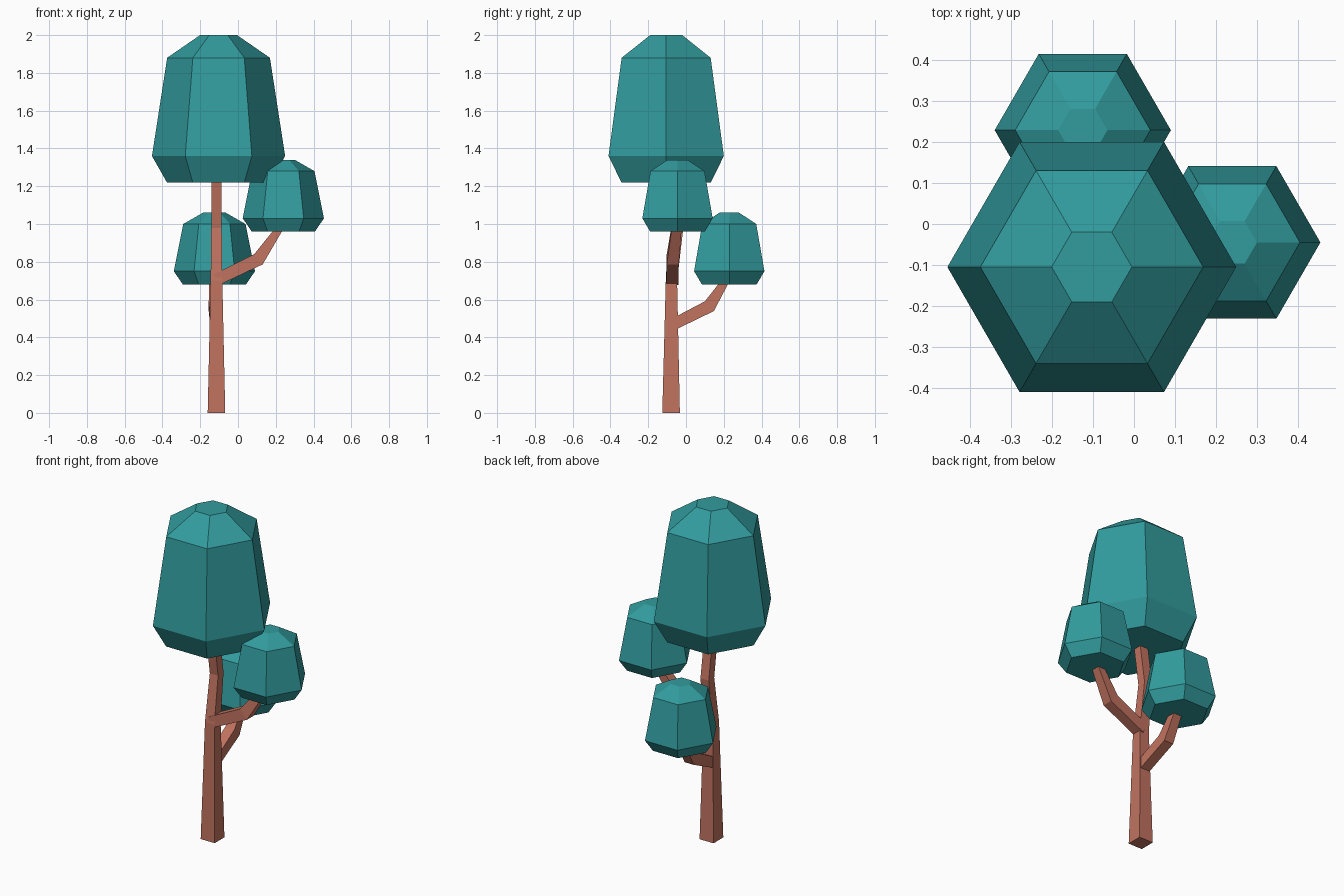
import bpy, bmesh
from math import cos, sin, pi
from mathutils import Vector

if "Cube" in bpy.data.objects:
    bpy.data.objects.remove(bpy.data.objects["Cube"])


def material(name, rgb):
    m = bpy.data.materials.new(name)
    m.diffuse_color = (*rgb, 1)
    m.use_nodes = True
    m.node_tree.nodes["Principled BSDF"].inputs["Base Color"].default_value = m.diffuse_color
    return m


LEAF = material("teal_leaf", (0.032, 0.33, 0.34))
BARK = material("brown_bark", (0.53, 0.17, 0.115))


def loft(name, rings, mat):
    """Join equal-sized rings of points into a closed flat-shaded solid."""
    bm = bmesh.new()
    loops = [[bm.verts.new(p) for p in ring] for ring in rings]
    n = len(loops[0])
    for a, b in zip(loops, loops[1:]):
        for i in range(n):
            j = (i + 1) % n
            bm.faces.new((a[i], a[j], b[j], b[i]))
    bm.faces.new(loops[0][::-1])
    bm.faces.new(loops[-1])
    bmesh.ops.recalc_face_normals(bm, faces=bm.faces)
    mesh = bpy.data.meshes.new(name)
    bm.to_mesh(mesh)
    bm.free()
    mesh.materials.append(mat)
    obj = bpy.data.objects.new(name, mesh)
    bpy.context.collection.objects.link(obj)


def crown(name, x, y, profile):
    """Six-sided crown from (radius, height) pairs."""
    loft(name, [[(x + r * cos(i * pi / 3), y + r * sin(i * pi / 3), z)
                 for i in range(6)] for r, z in profile], LEAF)


def limb(name, points, sizes, side):
    """Square bar along a bent path; sizes are (width along side, depth)."""
    pts = [Vector(p) for p in points]
    side = Vector(side)
    rings = []
    for k, (p, (w, d)) in enumerate(zip(pts, sizes)):
        before = (p - pts[k - 1]).normalized() if k else Vector()
        after = (pts[k + 1] - p).normalized() if k + 1 < len(pts) else Vector()
        across = (before + after).normalized().cross(side).normalized()
        rings.append([p + side * w / 2 * a + across * d / 2 * b
                      for a, b in ((-1, -1), (1, -1), (1, 1), (-1, 1))])
    loft(name, rings, BARK)


# Leaf crowns
crown("main_crown", -0.103, -0.105,
      [(0.273, 1.22), (0.3525, 1.36), (0.272, 1.88), (0.098, 2.0)])
for name, x, y, z in (("right_crown", 0.24, -0.045, 0.96),
                      ("back_crown", -0.125, 0.229, 0.68)):
    crown(name, x, y, [(0.167, z), (0.215, z + 0.07),
                       (0.165, z + 0.32), (0.06, z + 0.38)])

# Trunk, bending back and then forward into the main crown
limb("trunk",
     [(-0.114, -0.079, 0), (-0.114, -0.077, 0.70), (-0.114, -0.04, 0.98), (-0.114, -0.09, 1.32)],
     [(0.093, 0.093), (0.062, 0.06), (0.055, 0.052), (0.055, 0.05)], (1, 0, 0))

# Side branches with one elbow each
limb("right_branch",
     [(-0.115, -0.073, 0.705), (0.108, -0.07, 0.813), (0.25, -0.045, 1.02)],
     [(0.064, 0.064), (0.064, 0.07), (0.05, 0.03)], (0, 1, 0))
limb("back_branch",
     [(-0.114, -0.078, 0.463), (-0.124, 0.124, 0.565), (-0.125, 0.236, 0.74)],
     [(0.062, 0.06), (0.062, 0.07), (0.05, 0.03)], (1, 0, 0))
